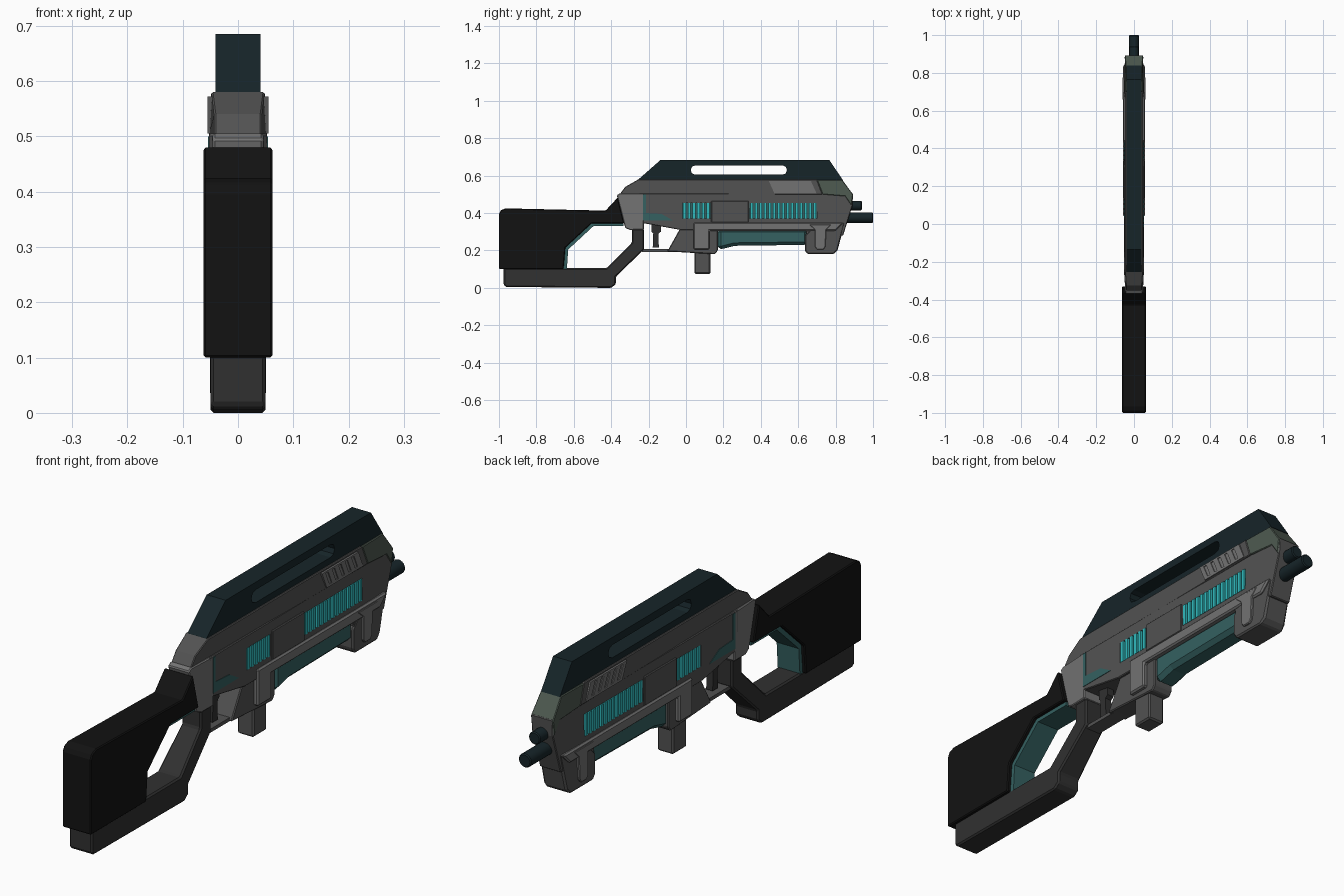
import bpy, bmesh
from mathutils import Matrix

if "Cube" in bpy.data.objects:
    bpy.data.objects.remove(bpy.data.objects["Cube"])


def material(name, c):
    m = bpy.data.materials.new(name)
    m.diffuse_color = (*c, 1)
    m.use_nodes = True
    m.node_tree.nodes["Principled BSDF"].inputs["Base Color"].default_value = m.diffuse_color
    return m


BLACK = material("black", (.006, .006, .006))
CHARCOAL = material("charcoal", (.03, .03, .03))
GREY = material("grey", (.085, .085, .085))
LIGHT = material("light_grey", (.17, .17, .17))
GREEN = material("green_grey", (.075, .10, .08))
NAVY = material("dark_teal", (.008, .018, .022))
TEAL = material("teal", (.035, .12, .12))
CYAN = material("cyan", (.03, .5, .52))


def finish(name, bm, mat, bevel=0, seg=1):
    bmesh.ops.recalc_face_normals(bm, faces=bm.faces)
    me = bpy.data.meshes.new(name)
    bm.to_mesh(me)
    bm.free()
    ob = bpy.data.objects.new(name, me)
    bpy.context.collection.objects.link(ob)
    if mat:
        me.materials.append(mat)
    if bevel:
        b = ob.modifiers.new("bevel", 'BEVEL')
        b.width, b.segments, b.limit_method, b.angle_limit = bevel, seg, 'ANGLE', .6
    return ob


def prism(name, pts, w, mat, bevel=0, seg=1):
    """Extrude a (y, z) side profile to half-width w (number, or function of y, z)."""
    f = w if callable(w) else lambda y, z: w
    bm = bmesh.new()
    a, b = ([bm.verts.new((s * f(y, z), y, z)) for y, z in pts] for s in (-1, 1))
    bm.faces.new(a)
    bm.faces.new(b[::-1])
    for i in range(len(pts)):
        j = (i + 1) % len(pts)
        bm.faces.new((a[i], a[j], b[j], b[i]))
    return finish(name, bm, mat, bevel, seg)


def rect(y0, y1, z0, z1):
    return [(y0, z0), (y1, z0), (y1, z1), (y0, z1)]


def plates(name, profiles, x0, x1, mat, bevel=0):
    """Flat side profiles between x0 and x1, mirrored to both sides."""
    bm = bmesh.new()
    for pts in profiles:
        for s in (-1, 1):
            a, b = ([bm.verts.new((s * x, y, z)) for y, z in pts] for x in (x0, x1))
            bm.faces.new(a)
            bm.faces.new(b[::-1])
            for i in range(len(pts)):
                j = (i + 1) % len(pts)
                bm.faces.new((a[i], a[j], b[j], b[i]))
    return finish(name, bm, mat, bevel)


def cut(ob, cutter):
    cutter.hide_render = True
    cutter.hide_set(True)
    m = ob.modifiers.new("cut", 'BOOLEAN')
    m.operation, m.object, m.solver = 'DIFFERENCE', cutter, 'EXACT'


def tube(name, z, r, y0, y1):
    bm = bmesh.new()
    bmesh.ops.create_cone(bm, cap_ends=True, segments=20, radius1=r, radius2=r, depth=y1 - y0,
                          matrix=Matrix.Translation((0, (y0 + y1) / 2, z)) @ Matrix.Rotation(1.570796, 4, 'X'))
    ob = finish(name, bm, NAVY, .004)
    bpy.context.view_layer.objects.active = ob
    ob.select_set(True)
    bpy.ops.object.shade_smooth_by_angle()
    ob.select_set(False)


# Shoulder stock, its teal inner lining, and the lower frame with the pistol grip
prism("stock", [(-1, .10), (-1, .395), (-.99, .415), (-.965, .425), (-.43, .413), (-.365, .483),
                (-.33, .345), (-.505, .345), (-.645, .215), (-.655, .10)], .0625, BLACK, .004)
prism("stock_lining", [(-.335, .35), (-.335, .33), (-.495, .33), (-.63, .205), (-.637, .10),
                       (-.66, .10), (-.655, .22), (-.51, .35)], .048, TEAL)
prism("lower_frame", [(-.975, .105), (-.975, .015), (-.96, .005), (-.40, 0), (-.375, .02), (-.375, .06),
                      (-.225, .205), (-.225, .315), (-.29, .315), (-.29, .24), (-.425, .105)],
      lambda y, z: .05 if z < .12 else .042, CHARCOAL, .006)

# Main body with recessed vents
body = prism("body", [(-.25, .35), (-.03, .31), (.64, .31), (.645, .28), (.84, .28), (.89, .44), (.893, .505), (-.25, .505)],
             lambda y, z: .052 if y < .8 else .046, GREY, .003)
vents = [(-.02, .13, 6), (.34, .70, 15)]
cut(body, plates("vent_cutter", [rect(a, b, .37, .455) for a, b, n in vents], .04, .09, None))
plates("vent_backing", [rect(a, b, .37, .455) for a, b, n in vents], .036, .041, TEAL)
fins = []
for a, b, n in vents:
    step = (b - a) / n
    fins += [rect(a + (i + .2) * step, a + (i + .8) * step, .37, .455) for i in range(n)]
plates("vent_fins", fins, .04, .052, CYAN)

# Sloped upper shell, green nose, rear collar
slope = lambda y, z: .053 - max(0, z - .5) * .06
prism("upper_shell", [(-.355, .50), (-.325, .54), (-.255, .58), (.70, .58), (.73, .50)],
      lambda y, z: .043 if y < -.28 else slope(y, z), GREY, .003)
prism("nose", [(.70, .578), (.835, .578), (.893, .50), (.885, .44), (.85, .49), (.73, .50)],
      lambda y, z: slope(y, z) - (.004 if y > .8 else 0), GREEN, .003)
prism("rear_collar", [(-.37, .495), (-.325, .32), (-.30, .31), (-.225, .31), (-.225, .505), (-.355, .505)],
      lambda y, z: .046 if y < -.3 else .053, LIGHT, .004)
plates("side_panel_teal", [[(-.23, .36), (-.07, .36), (-.13, .395), (-.215, .40), (-.215, .50), (-.23, .50)]],
       .045, .054, TEAL)
plates("side_cover", [rect(.135, .335, .35, .465)], .045, .055, GREY, .003)

# Slanted grille plates with slits
lean = lambda a, b, z0, z1: [(a - (z0 - .5) * .45, z0), (b - (z0 - .5) * .45, z0),
                             (b - (z1 - .5) * .45, z1), (a - (z1 - .5) * .45, z1)]
grille = plates("grille", [lean(.475, .70, .505, .572)], .044, .055, LIGHT)
cut(grille, plates("grille_cutter", [lean(.495 + i * .04, .51 + i * .04, .515, .565) for i in range(5)], .0515, .08, None))

# Top rail with a rounded through-slot
rail = prism("top_rail", [(-.26, .575), (-.135, .685), (.765, .685), (.84, .575)], .041, NAVY)
cut(rail, prism("rail_slot_cutter", [(.025, .63), (.032, .612), (.05, .605), (.515, .605), (.533, .612), (.54, .63),
                                     (.533, .648), (.515, .655), (.05, .655), (.032, .648)], .1, None))

# Barrels
tube("lower_barrel", .375, .027, .80, 1.0)
tube("upper_barrel", .44, .025, .80, .94)

# Trigger, guard and magazine
prism("trigger", [(-.185, .36), (-.185, .30), (-.175, .29), (-.178, .215), (-.145, .215), (-.148, .29),
                  (-.135, .30), (-.135, .36)], .014, CHARCOAL)
prism("trigger_guard", rect(-.235, -.05, .193, .207), .03, GREY)
prism("magazine_housing", [(-.10, .195), (.155, .18), (.17, .20), (.17, .32), (-.03, .32)], .042, GREY, .004)
prism("magazine", rect(.045, .13, .075, .25), .035, GREY, .006)

# Lower flange, magazine bracket, fore grip and front post
prism("bracket", [(.04, .205), (.125, .205), (.125, .305), (.80, .305), (.845, .35), (.04, .35)], .059, LIGHT, .006)
prism("fore_grip", [(.17, .205), (.20, .21), (.26, .225), (.65, .23), (.65, .315), (.17, .315)],
      .044, TEAL, .016)
prism("front_post", [(.635, .20), (.65, .18), (.79, .18), (.81, .20), (.85, .35), (.70, .35), (.635, .28)],
      lambda y, z: .054 if y < .8 else .048, GREY, .006)
plates("front_post_lug", [[(.69, .22), (.70, .205), (.735, .205), (.745, .22), (.75, .31), (.78, .34), (.655, .34), (.69, .31)]],
       .045, .061, LIGHT, .003)
